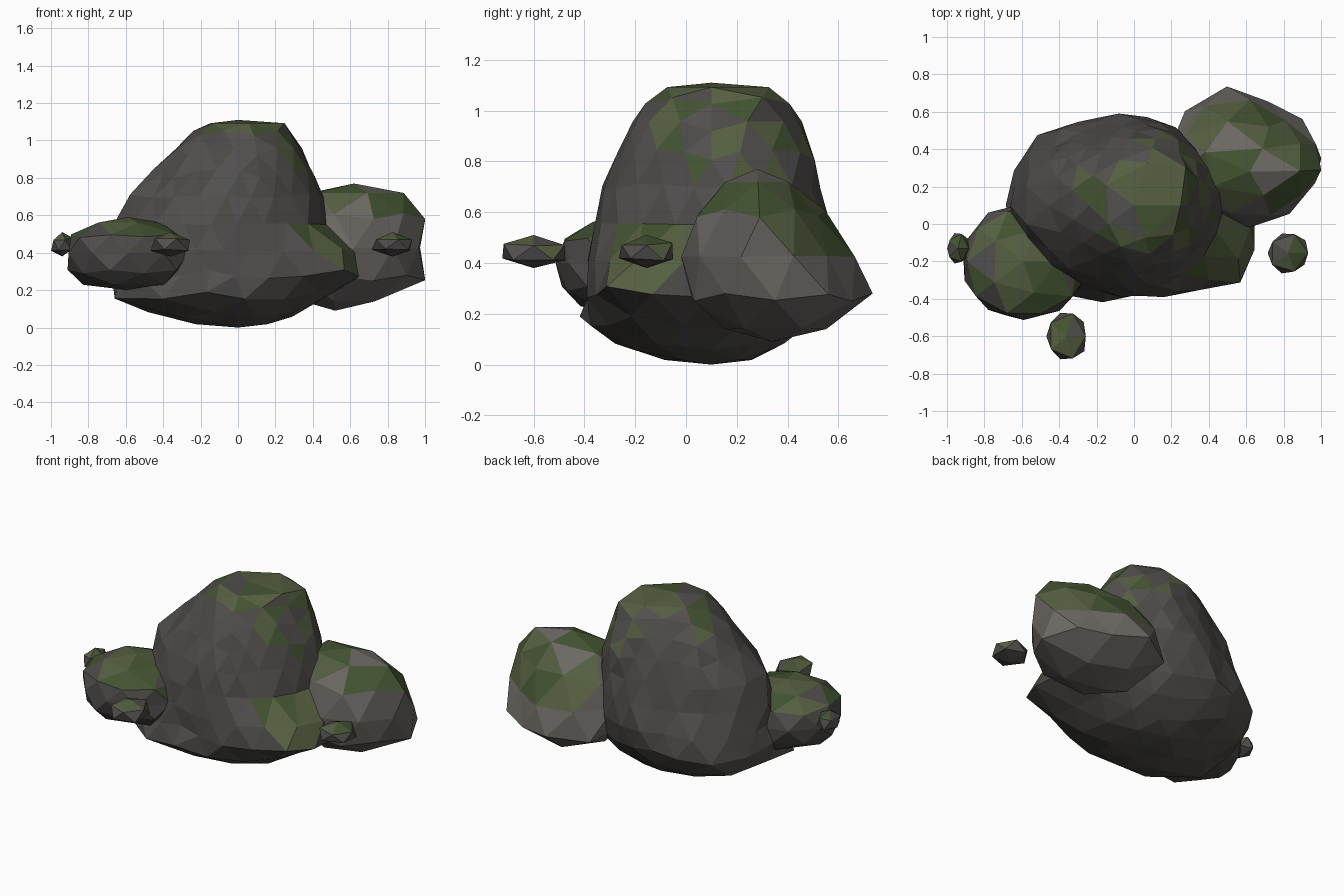
import bpy, bmesh, math, random
from mathutils import Vector

if "Cube" in bpy.data.objects:
    bpy.data.objects.remove(bpy.data.objects["Cube"])

random.seed(7)


def material(name, r, g, b):
    m = bpy.data.materials.new(name)
    m.diffuse_color = (r, g, b, 1)
    m.use_nodes = True
    m.node_tree.nodes["Principled BSDF"].inputs["Base Color"].default_value = m.diffuse_color
    return m


dark = [material("dark_stone", .085, .08, .075), material("dark_stone_b", .07, .067, .062)]
light = [material("light_stone", .15, .138, .125), material("light_stone_b", .125, .115, .105)]
moss = [material("moss", .09, .115, .052), material("moss_dark", .055, .085, .03)]
MOSS_SIDE = Vector((.3, .15, .94))


def section(rows, z):
    """Blend the two neighbouring outlines at height z."""
    for a, b in zip(rows, rows[1:]):
        if z <= b[0]:
            t = (z - a[0]) / (b[0] - a[0])
            mix = lambda p, q: p + (q - p) * t
            return mix(a[1], b[1]), mix(a[2], b[2]), mix(a[3], b[3]), [mix(p, q) for p, q in zip(a[4], b[4])]
    return rows[-1][1:]


def rock(name, centre, rows, subdivisions, stone, jitter, mossy=.65):
    """Low-poly sphere fitted to a stack of radial outlines (z, dx, dy, y squash, radii)."""
    bm = bmesh.new()
    bmesh.ops.create_icosphere(bm, subdivisions=subdivisions, radius=1)
    z0, z1 = rows[0][0], rows[-1][0]
    for v in bm.verts:
        z = z0 + (z1 - z0) * (v.co.z + 1) / 2
        dx, dy, squash, radii = section(rows, z)
        pole = abs(v.co.z) > .999
        a = math.atan2(v.co.y, v.co.x) % math.tau
        f = a / math.tau * len(radii)
        i = int(f) % len(radii)
        r = radii[i] + (radii[(i + 1) % len(radii)] - radii[i]) * (f - int(f))
        r *= 0 if pole else 1 + random.uniform(-jitter, jitter)
        z += random.uniform(-jitter, jitter) * .3 * (1 - abs(v.co.z))
        v.co = Vector((centre[0] + dx + r * math.cos(a),
                       centre[1] + dy + r * math.sin(a) * squash, z))
    bm.normal_update()
    for f in bm.faces:
        green = f.normal.dot(MOSS_SIDE) > .5 and random.random() < mossy
        f.material_index = (2 if green else 0) + random.randint(0, 1)
    me = bpy.data.meshes.new(name)
    bm.to_mesh(me)
    bm.free()
    for m in stone + moss:
        me.materials.append(m)
    ob = bpy.data.objects.new(name, me)
    bpy.context.collection.objects.link(ob)
    return ob


def scaled(outline, profile):
    return [(z, dx, dy, q, [r * s for r in outline]) for z, s, dx, dy, q in profile]


# Main boulder: radii every 30 degrees from +x at each height
main_rows = [
    (0, [.1] * 12),
    (.03, [.24, .22, .20, .20, .22, .28, .32, .30, .27, .24, .25, .27]),
    (.13, [.42, .38, .35, .34, .40, .55, .64, .72, .57, .48, .46, .46]),
    (.20, [.52, .43, .42, .42, .47, .63, .67, .72, .57, .49, .50, .56]),
    (.30, [.70, .47, .46, .47, .52, .69, .69, .60, .52, .48, .55, .76]),
    (.40, [.62, .47, .47, .49, .51, .62, .68, .57, .50, .48, .52, .66]),
    (.50, [.48, .45, .47, .49, .48, .57, .67, .57, .49, .47, .47, .49]),
    (.73, [.46, .44, .45, .42, .43, .50, .62, .50, .43, .43, .41, .41]),
    (.84, [.39, .41, .42, .40, .38, .42, .46, .39, .36, .37, .37, .37]),
    (.95, [.34, .38, .38, .36, .34, .36, .35, .31, .30, .32, .32, .32]),
    (1.05, [.28, .34, .33, .27, .25, .25, .24, .23, .23, .25, .26, .27]),
    (1.095, [.25, .30, .25, .20, .18, .18, .17, .16, .16, .17, .18, .22]),
    (1.11, [.12] * 12),
]
rock("main_boulder", (0, .1), [(z, 0, 0, 1, r) for z, r in main_rows], 3, dark, .02, .6)

# Pale boulder at the back right, its back and front sloping in towards a ridge
rock("right_boulder", (.62, .34), scaled(
    [.39, .36, .31, .37, .42, .45, .41, .38, .36, .36, .35, .35],
    [(.09, .2, -.1, 0, 1), (.13, .5, -.05, 0, 1), (.21, .9, 0, 0, 1), (.29, 1.02, 0, .02, 1),
     (.53, 1, 0, -.05, .85), (.66, .9, 0, -.05, .62), (.75, .55, 0, -.06, .55),
     (.77, .3, 0, -.06, .5)]), 2, light, .02, .7)

# Low boulder at the front left
rock("left_boulder", (-.59, -.2), scaled(
    [.31, .31, .31, .30, .32, .32, .33, .33, .32, .31, .31, .35],
    [(.2, .4, 0, 0, 1), (.23, .72, 0, 0, 1), (.32, 1, 0, 0, 1), (.42, 1.02, 0, 0, 1),
     (.49, .95, 0, 0, 1), (.55, .68, 0, 0, 1), (.59, .3, 0, 0, 1)]),
    2, dark, .02, .8)

# Small flat pebbles
for name, x, y, rx, ry in (("front_pebble", -.36, -.6, .118, .138),
                           ("right_pebble", .825, -.155, .115, .115),
                           ("left_pebble", -.94, -.13, .064, .088)):
    rock(name, (x, y), scaled([rx] * 12, [(.38, .3, 0, 0, ry / rx), (.41, .96, 0, 0, ry / rx),
                                          (.47, .96, 0, 0, ry / rx), (.51, .3, 0, 0, ry / rx)]),
         1, dark, .04, .7)
